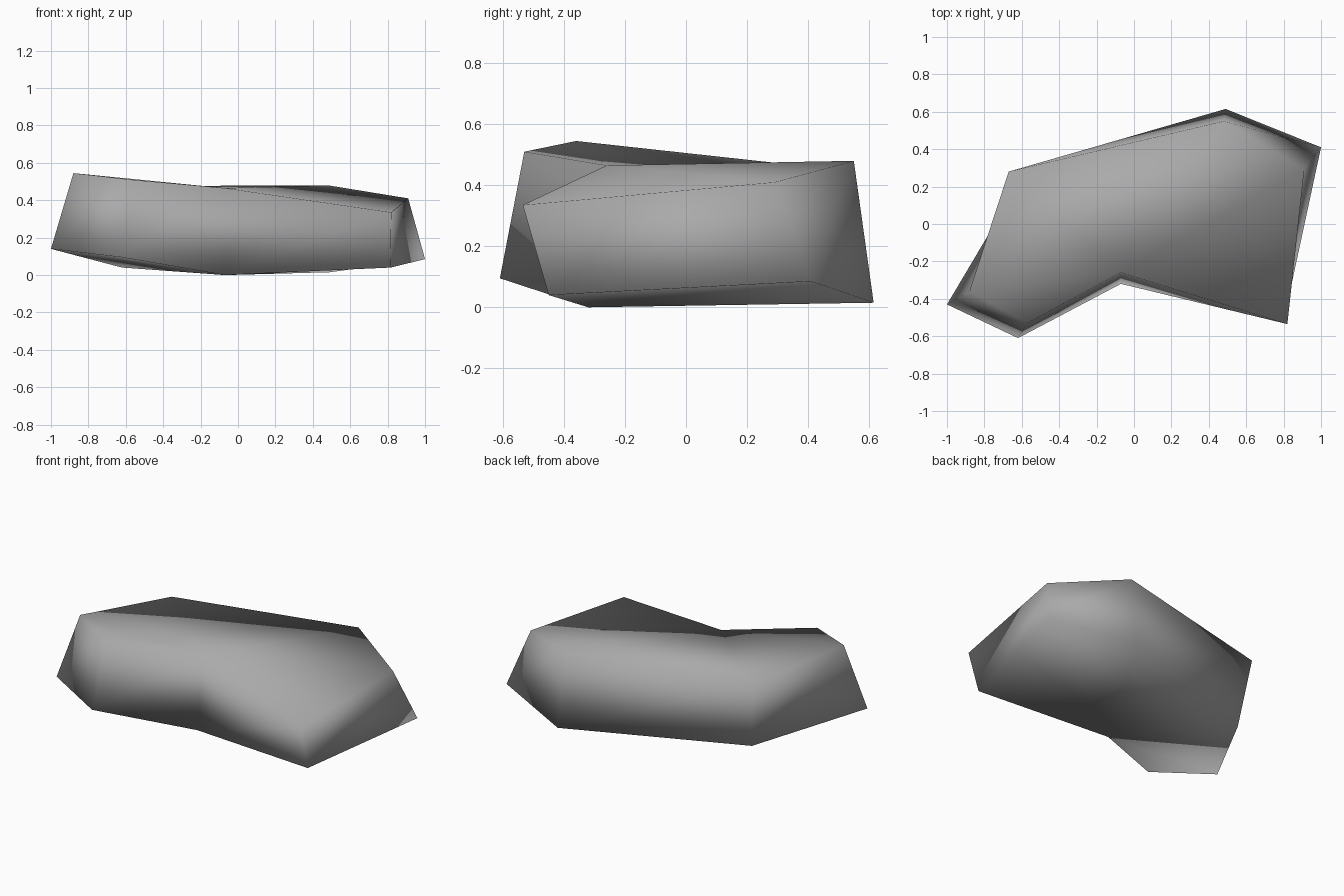
import bpy
import bmesh

cube = bpy.data.objects.get("Cube")
if cube:
    bpy.data.objects.remove(cube, do_unlink=True)

# Stone colour
stone = bpy.data.materials.new("stone_grey")
stone.use_nodes = True
grey = (0.40, 0.40, 0.40, 1)
stone.diffuse_color = grey
stone.node_tree.nodes["Principled BSDF"].inputs["Base Color"].default_value = grey

# Upper and lower outlines, anticlockwise, each starting at the inner notch
upper = [(-0.07, -0.26, 0.465), (0.82, -0.535, 0.335), (0.91, 0.29, 0.41),
         (0.48, 0.55, 0.48), (-0.67, 0.28, 0.475), (-0.88, -0.36, 0.545),
         (-0.57, -0.53, 0.51)]
lower = [(-0.07, -0.32, 0.0), (0.815, -0.45, 0.04), (1.0, 0.41, 0.085),
         (0.49, 0.615, 0.015), (-0.62, 0.21, 0.04), (-1.0, -0.43, 0.14),
         (-0.62, -0.61, 0.095)]

bm = bmesh.new()
top = [bm.verts.new(p) for p in upper]
base = [bm.verts.new(p) for p in lower]

# Caps: triangle fans spreading from the notch
for i in range(1, len(top) - 1):
    bm.faces.new((top[0], top[i], top[i + 1]))
    bm.faces.new((base[0], base[i + 1], base[i]))

# Sides: a ring of quads
for i in range(len(top)):
    j = (i + 1) % len(top)
    bm.faces.new((base[i], base[j], top[j], top[i]))

for face in bm.faces:
    face.smooth = True

mesh = bpy.data.meshes.new("rock")
bm.to_mesh(mesh)
bm.free()
mesh.materials.append(stone)
rock = bpy.data.objects.new("rock", mesh)
bpy.context.collection.objects.link(rock)
